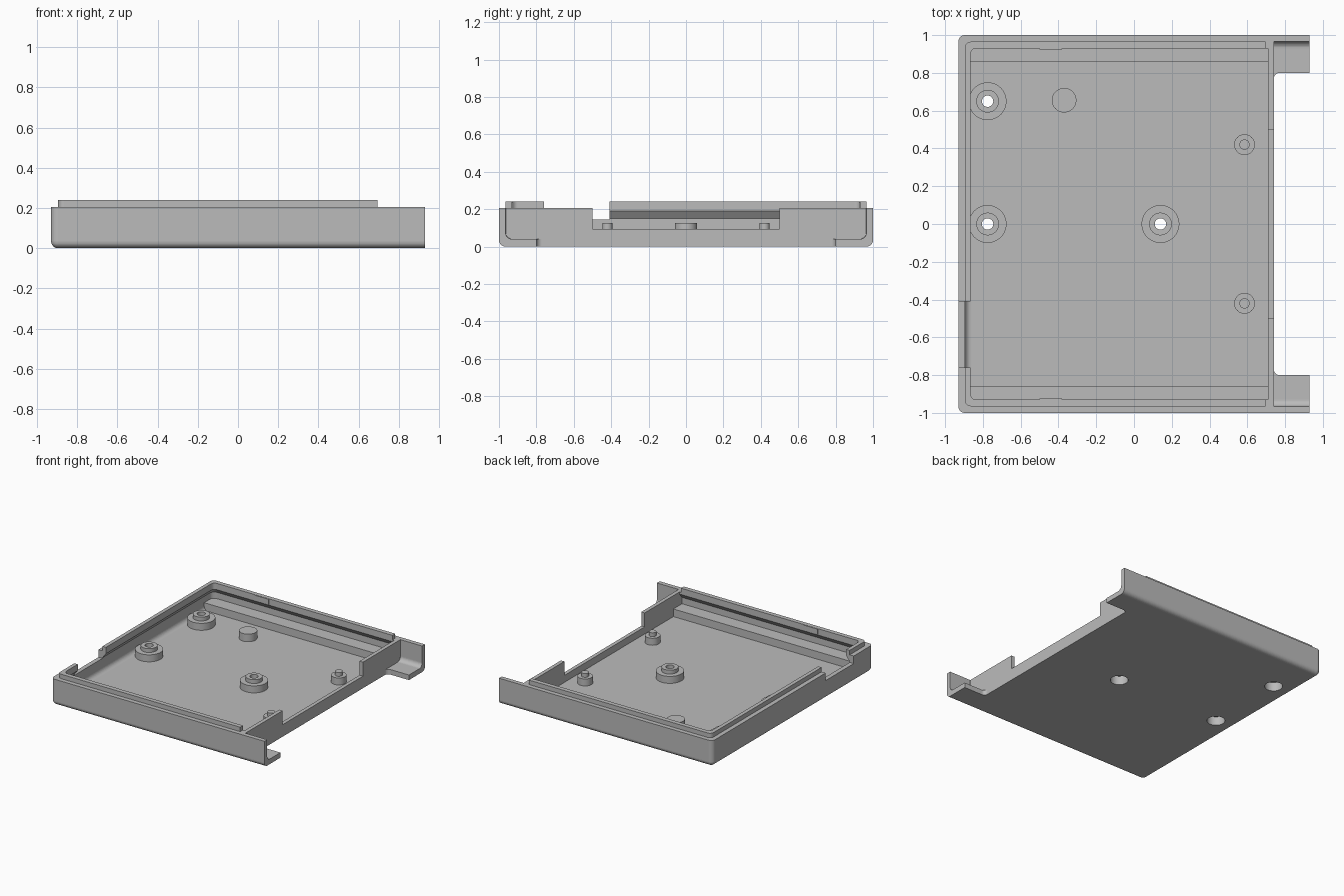
import bpy, bmesh, math

if "Cube" in bpy.data.objects:
    bpy.data.objects.remove(bpy.data.objects["Cube"])

grey = bpy.data.materials.new("mid_grey")
grey.diffuse_color = (0.5, 0.5, 0.5, 1)
grey.use_nodes = True
grey.node_tree.nodes["Principled BSDF"].inputs["Base Color"].default_value = grey.diffuse_color
FLOOR, R, SEG = 0.04, 0.035, 8


def make(name, bm):
    bmesh.ops.recalc_face_normals(bm, faces=bm.faces)
    me = bpy.data.meshes.new(name)
    bm.to_mesh(me)
    bm.free()
    me.materials.append(grey)
    ob = bpy.data.objects.new(name, me)
    bpy.context.collection.objects.link(ob)
    return ob


def loft(name, sections):
    """Stack of outlines (x0, x1, half_y, r, z); the two left corners are rounded."""
    bm = bmesh.new()
    rings = []
    for x0, x1, y, r, z in sections:
        pts = [(x1, -y), (x1, y)]
        for cy, start in ((y - r, 90), (r - y, 180)):
            for i in range(SEG + 1):
                a = math.radians(start + 90 * i / SEG)
                pts.append((x0 + r + r * math.cos(a), cy + r * math.sin(a)))
        rings.append([bm.verts.new((px, py, z)) for px, py in pts])
    n = len(rings[0])
    for a, b in zip(rings, rings[1:]):
        for i in range(n):
            j = (i + 1) % n
            bm.faces.new((a[i], a[j], b[j], b[i]))
    bm.faces.new(rings[0][::-1])
    bm.faces.new(rings[-1])
    return make(name, bm)


def bowl(x0, x1, y, z, r, corner, inset_x=True):
    """Sections of a rounded bottom edge starting at height z."""
    out = []
    for i in range(SEG + 1):
        a = math.pi / 2 * i / SEG
        d = r * (1 - math.sin(a))
        out.append((x0 + d * inset_x, x1, y - d, max(corner - d, 0.003), z + r * (1 - math.cos(a))))
    return out


def box(name, x0, x1, y0, y1, z0, z1):
    bm = bmesh.new()
    bmesh.ops.create_cube(bm, size=1)
    for v in bm.verts:
        v.co = ((x0, x1)[v.co.x > 0], (y0, y1)[v.co.y > 0], (z0, z1)[v.co.z > 0])
    return make(name, bm)


def lathe(name, x, y, profile, closed=False, n=48):
    bm = bmesh.new()
    vs = [bm.verts.new((r, 0, z)) for r, z in profile]
    edges = [bm.edges.new(p) for p in zip(vs, vs[1:])]
    if closed:
        edges.append(bm.edges.new((vs[-1], vs[0])))
    bmesh.ops.spin(bm, geom=vs + edges, cent=(0, 0, 0), axis=(0, 0, 1),
                   angle=math.tau, steps=n, use_duplicate=False)
    bmesh.ops.remove_doubles(bm, verts=bm.verts, dist=1e-5)
    bmesh.ops.translate(bm, verts=bm.verts, vec=(x, y, 0))
    return make(name, bm)


def smooth(ob):
    bpy.ops.object.select_all(action='DESELECT')
    ob.select_set(True)
    bpy.context.view_layer.objects.active = ob
    bpy.ops.object.shade_smooth_by_angle(angle=math.radians(30))


def boolean(target, tool, op='DIFFERENCE'):
    m = target.modifiers.new("cut", 'BOOLEAN')
    m.operation, m.solver, m.object = op, 'EXACT', tool
    bpy.context.view_layer.objects.active = target
    bpy.ops.object.modifier_apply(modifier=m.name)
    bpy.data.objects.remove(tool, do_unlink=True)


# Tray shell with rounded underside, plus the raised lip
tray = loft("tray", bowl(-0.93, 0.93, 1.0, 0, R, R) + [(-0.93, 0.93, 1.0, R, 0.205)])
lip = loft("lip", [(-0.895, 0.695, 0.965, 0.03, z) for z in (0.18, 0.24)])
boolean(tray, lip, 'UNION')

# Main cavity: filleted floor, thin wall, sloped overhang under the lip
boolean(tray, loft("cavity", bowl(-0.895, 0.71, 0.965, FLOOR, R, 0.04) + [
    (-0.895, 0.71, 0.965, 0.04, 0.15),
    (-0.865, 0.71, 0.93, 0.03, 0.19),
    (-0.865, 0.71, 0.93, 0.03, 0.3)]))

# Side wings beyond the end wall, and the open notch between them
boolean(tray, loft("wing_cavity", bowl(0.74, 1.1, 0.965, FLOOR, R, 0.003, False)
                   + [(0.74, 1.1, 0.965, 0.003, 0.3)]))
boolean(tray, loft("wing_notch", [(0.74, 1.1, 0.8, 0.03, z) for z in (-0.1, 0.2)]))

# Openings in the end wall and the left wall
boolean(tray, box("end_opening", 0.69, 0.77, -0.5, 0.5, 0.095, 0.3))
boolean(tray, box("side_opening", -1.0, -0.85, -0.76, -0.41, 0.145, 0.3))

# Screw bosses with counterbored holes through the floor
for i, (x, y) in enumerate([(-0.775, 0.65), (-0.775, 0), (0.14, 0)]):
    boolean(tray, lathe("hole", x, y, [(0, -0.1), (0.08, -0.1), (0.08, 0.06), (0, 0.06)]))
    smooth(lathe(f"screw_boss_{i + 1}", x, y, [
        (0.065, 0), (0.065, 0.07), (0.03, 0.07), (0.03, 0.125), (0.06, 0.125),
        (0.06, 0.095), (0.1, 0.095), (0.1, 0.03), (0.08, 0.03), (0.08, 0)], closed=True))

# Locating pins and plain support post
for i, y in enumerate((-0.42, 0.42)):
    smooth(lathe(f"locating_pin_{i + 1}", 0.585, y, [
        (0, 0.03), (0.055, 0.03), (0.055, 0.095), (0.027, 0.095), (0.027, 0.125), (0, 0.125)]))
smooth(lathe("support_post", -0.37, 0.655, [(0, 0.03), (0.065, 0.03), (0.065, 0.1), (0, 0.1)]))

# Ledges along both long walls and small snap bumps on the lip
for side, s in (("front", -1), ("back", 1)):
    y0, y1 = sorted((s * 0.857, s * 0.975))
    box(f"{side}_ledge", -0.905, 0.72, y0, y1, 0.03, 0.1)
    y0, y1 = sorted((s * 0.925, s * 0.94))
    box(f"{side}_snap_bump", -0.5, -0.38, y0, y1, 0.195, 0.238)
